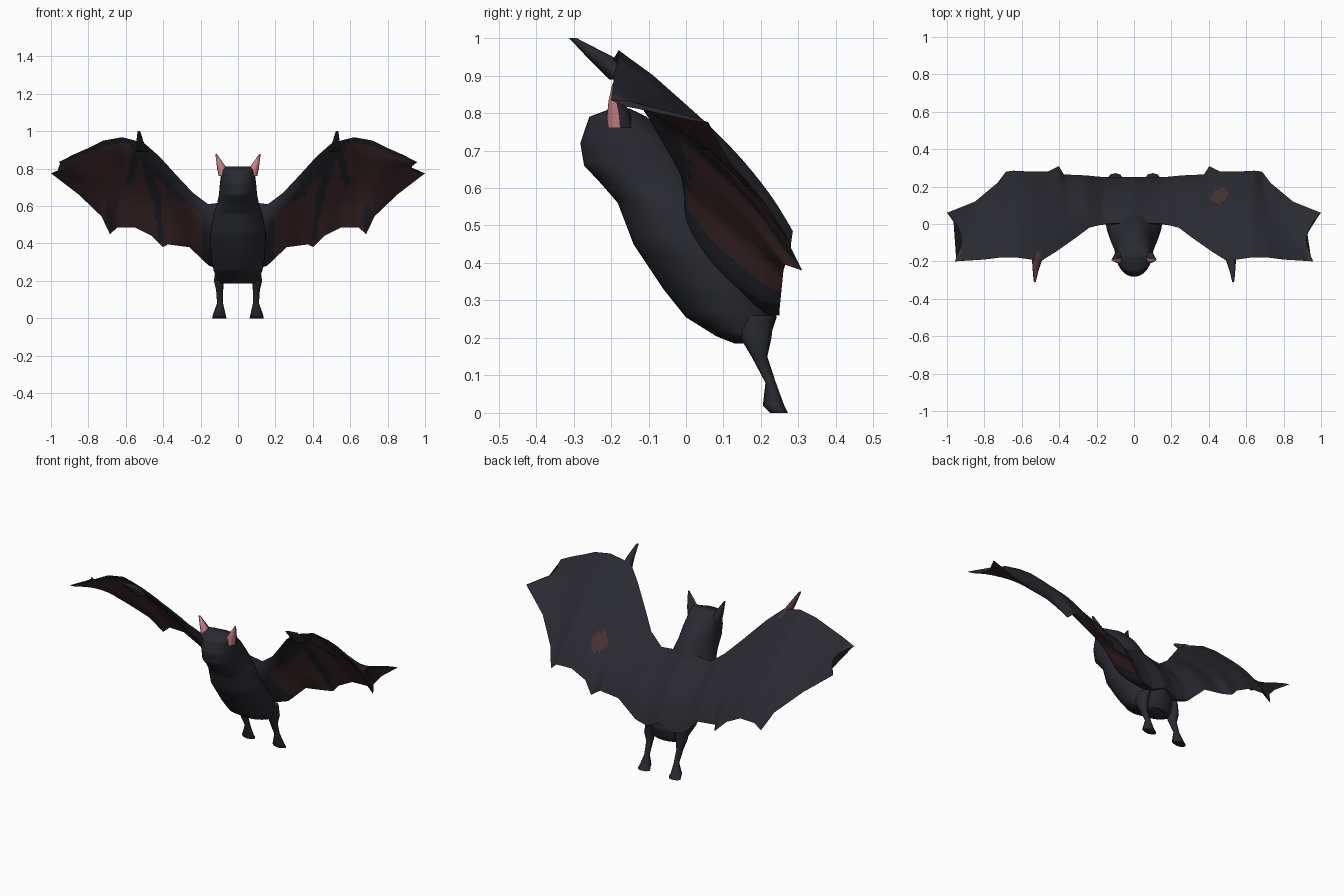
import bpy, bmesh, math
from mathutils import Vector

if "Cube" in bpy.data.objects:
    bpy.data.objects.remove(bpy.data.objects["Cube"])

def material(name, rgb):
    m = bpy.data.materials.new(name)
    m.diffuse_color = (*rgb, 1)
    m.use_nodes = True
    m.node_tree.nodes["Principled BSDF"].inputs["Base Color"].default_value = m.diffuse_color
    return m

MATS = [material("charcoal_fur", (0.022, 0.023, 0.030)),
        material("dark_red_membrane", (0.064, 0.029, 0.032)),
        material("pink_ear", (0.58, 0.23, 0.26))]

def build(name, rings, rule, angle=60):
    """Skin closed rings of points, cap the ends, colour faces by rule(centre, normal, ring_index)."""
    bm = bmesh.new()
    vs = [[bm.verts.new(p) for p in r] for r in rings]
    n = len(rings[0])
    lay = bm.faces.layers.int.new("k")
    for a, b in zip(vs, vs[1:]):
        for k in range(n):
            f = bm.faces.new((a[k], a[(k + 1) % n], b[(k + 1) % n], b[k]))
            f[lay] = k
    for end in (vs[0], vs[-1]):
        bm.faces.new(end)[lay] = n
    bmesh.ops.recalc_face_normals(bm, faces=bm.faces)
    for f in bm.faces:
        f.material_index = rule(f.calc_center_median(), f.normal, f[lay])
    me = bpy.data.meshes.new(name)
    bm.to_mesh(me)
    bm.free()
    for m in MATS:
        me.materials.append(m)
    ob = bpy.data.objects.new(name, me)
    bpy.context.collection.objects.link(ob)
    bpy.ops.object.select_all(action='DESELECT')
    ob.select_set(True)
    bpy.context.view_layer.objects.active = ob
    bpy.ops.object.shade_smooth_by_angle(angle=math.radians(angle))

def refine(rows, steps):
    out = []
    for a, b in zip(rows, rows[1:]):
        for i in range(steps):
            t = i / steps
            out.append([p + (q - p) * t for p, q in zip(a, b)])
    return out + [list(rows[-1])]

def loft(name, slices, rule, sides=8, side=1, steps=1):
    """Horizontal slices: z, front y, back y, half width, centre x."""
    rings = []
    for z, yf, yb, hw, xc in refine(slices, steps):
        rings.append([(side * xc + hw * math.sin(2 * math.pi * i / sides),
                       (yf + yb) / 2 - (yb - yf) / 2 * math.cos(2 * math.pi * i / sides), z)
                      for i in range(sides)])
    build(name, rings, rule)

fur = lambda c, n, k: 0

# body and head in one leaning loft
loft("body", [
    (0.812, -0.20, -0.15, 0.080, 0), (0.79, -0.258, -0.105, 0.088, 0),
    (0.72, -0.282, -0.03, 0.097, 0), (0.66, -0.272, 0.015, 0.102, 0),
    (0.61, -0.225, 0.045, 0.112, 0), (0.56, -0.182, 0.075, 0.130, 0),
    (0.45, -0.14, 0.15, 0.150, 0), (0.33, -0.06, 0.235, 0.145, 0),
    (0.255, 0.0, 0.242, 0.130, 0), (0.205, 0.08, 0.225, 0.112, 0),
    (0.185, 0.13, 0.215, 0.080, 0)], fur, sides=36, steps=5)

# wing stations from the spine out: leading edge point, trailing edge point
STATIONS = [
    (0.0, 0.0, 0.64, 0.0, 0.25, 0.30), (0.08, 0.005, 0.62, 0.08, 0.25, 0.26),
    (0.16, 0.0, 0.61, 0.155, 0.25, 0.28),
    (0.24, -0.02, 0.67, 0.26, 0.26, 0.38), (0.32, -0.08, 0.755, 0.375, 0.265, 0.395),
    (0.42, -0.15, 0.865, 0.402, 0.31, 0.38), (0.50, -0.20, 0.935, 0.46, 0.28, 0.44),
    (0.55, -0.19, 0.95, 0.55, 0.28, 0.485), (0.62, -0.18, 0.968, 0.645, 0.285, 0.485),
    (0.72, -0.18, 0.95, 0.685, 0.28, 0.45), (0.80, -0.19, 0.91, 0.73, 0.22, 0.545),
    (0.88, -0.195, 0.875, 0.85, 0.12, 0.66), (0.958, -0.20, 0.835, 1.0, 0.06, 0.775)]

# finger bones in front view: x1, z1, x2, z2, half width
BONES = [(0.53, 0.95, 0.43, 0.62, 0.022), (0.43, 0.62, 0.41, 0.42, 0.016),
         (0.53, 0.95, 0.58, 0.72, 0.020), (0.69, 0.44, 0.69, 0.58, 0.020),
         (0.16, 0.60, 0.32, 0.70, 0.055), (0.32, 0.70, 0.53, 0.91, 0.045)]

def near_bone(x, z):
    p = Vector((x, z))
    for x1, z1, x2, z2, w in BONES:
        a, d = Vector((x1, z1)), Vector((x2 - x1, z2 - z1))
        t = max(0, min(1, (p - a).dot(d) / d.length_squared))
        if (p - a - d * t).length < w:
            return True
    return False

CHORD = 18
UP = Vector((0, 0.7, 0.7))

def wing(side):
    rows = refine(STATIONS, 5)
    rings = []
    for i, r in enumerate(rows):
        u = i / (len(rows) - 1)
        lead, trail = Vector(r[:3]), Vector(r[3:])
        camber = 0.03 * (1 - max(0, u - 0.7) / 0.3)
        dent = 0.055 * max(0, (u - 0.85) / 0.15)
        low, high = [], []
        for k in range(CHORD + 1):
            t = k / CHORD
            s = max(0, math.sin(math.pi * t))
            bow = max(0, math.sin(math.pi * t ** 1.35))
            p = lead.lerp(trail, t) + UP * camber * bow - Vector((dent * s, 0, 0))
            # thick arm at the leading edge, thin membrane behind, fillet into the body
            h = min(1, 6 * t, 8 * (1 - t)) * (0.005 + 0.014 * (1 - t) ** 2 * (1 - 0.5 * u))
            fillet = 0.16 * max(0, 1 - max(p.x, 0.06) / 0.42) ** 1.35 * s ** 0.8
            low.append(p - UP * (h + fillet))
            high.append(p + UP * h)
        ring = low + high[-2:0:-1]
        rings.append([(side * p.x, p.y, p.z) for p in ring])

    def rule(c, n, k):
        x = abs(c.x)
        if k < CHORD:                                   # underside
            if c.x > 0.03 and x < 0.2 and math.hypot(c.y - 0.03, c.z - 0.36) < 0.026:
                return 1                                # spot on the right flank
            return 0 if x < 0.20 or k < 1 or near_bone(x, c.z) else 1
        if x > 0.925 and c.y < -0.12:                   # tip claw
            return 1
        if c.x > 0 and math.hypot(c.x - 0.455, c.y - 0.15) < 0.042:
            return 1                                    # spot on the right wing
        return 0
    build("right_wing" if side > 0 else "left_wing", rings, rule)

for side, word in ((1, "right"), (-1, "left")):
    wing(side)
    # thumb claw at the wrist
    loft(word + "_thumb", [(0.89, -0.205, -0.13, 0.032, 0.515), (0.95, -0.265, -0.195, 0.018, 0.525),
                           (1.0, -0.312, -0.292, 0.007, 0.53)],
         lambda c, n, k: 1 if side < 0 and n.z > 0.3 else 0, side=side)
    # ear, pink in front and dark behind
    loft(word + "_ear", [(0.76, -0.212, -0.14, 0.028, 0.075), (0.80, -0.21, -0.15, 0.027, 0.085),
                         (0.83, -0.207, -0.165, 0.018, 0.097), (0.878, -0.197, -0.187, 0.004, 0.117)],
         lambda c, n, k: 2 if n.y < 0.15 else 0, side=side)
    # leg widening into the foot
    loft(word + "_leg", [(0.26, 0.12, 0.235, 0.028, 0.092), (0.20, 0.145, 0.228, 0.026, 0.103),
                         (0.15, 0.175, 0.217, 0.019, 0.098), (0.08, 0.212, 0.24, 0.016, 0.096),
                         (0.02, 0.205, 0.262, 0.034, 0.100), (0.0, 0.225, 0.272, 0.038, 0.100)],
         fur, side=side)
